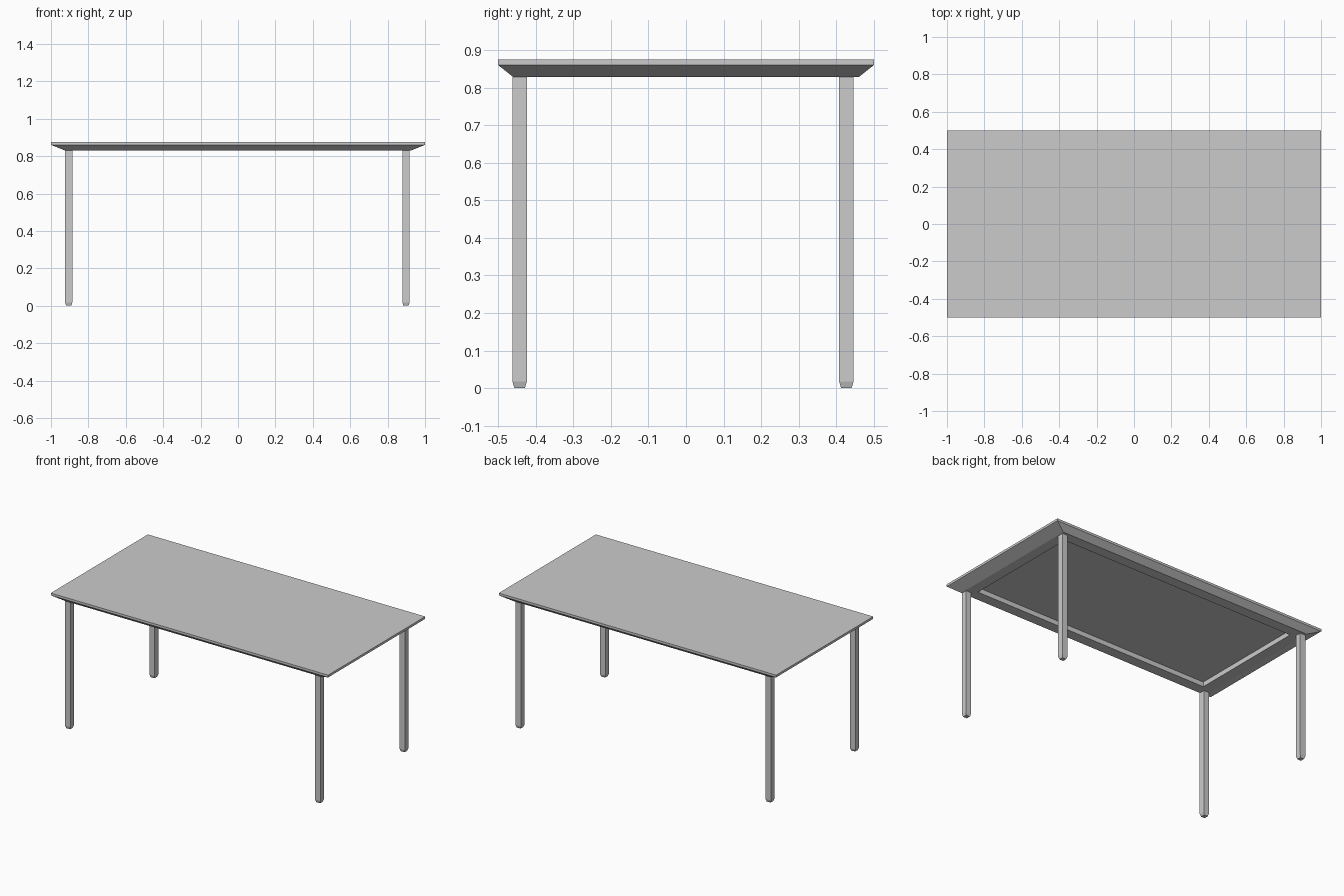
import bpy, bmesh

if "Cube" in bpy.data.objects:
    bpy.data.objects.remove(bpy.data.objects["Cube"])


def finish(bm, name):
    bmesh.ops.recalc_face_normals(bm, faces=bm.faces[:])
    mesh = bpy.data.meshes.new(name)
    bm.to_mesh(mesh)
    bm.free()
    obj = bpy.data.objects.new(name, mesh)
    bpy.context.collection.objects.link(obj)
    return obj


def ring(bm, cx, cy, hx, hy, z):
    return [bm.verts.new((cx + sx * hx, cy + sy * hy, z))
            for sx, sy in ((-1, -1), (1, -1), (1, 1), (-1, 1))]


def stack(bm, cx, cy, levels):
    """Rectangular cross-sections (half x, half y, z) joined and capped."""
    rings = [ring(bm, cx, cy, *level) for level in levels]
    for a, b in zip(rings, rings[1:]):
        for i in range(4):
            j = (i + 1) % 4
            bm.faces.new((a[i], a[j], b[j], b[i]))
    bm.faces.new(rings[0])
    bm.faces.new(rings[-1])


# Tabletop: thin slab, undercut edge, rim and recessed underside
bm = bmesh.new()
stack(bm, 0, 0, [(1.0, 0.5, 0.875),
                 (1.0, 0.5, 0.86),
                 (0.922, 0.461, 0.829),
                 (0.854, 0.392, 0.829),
                 (0.854, 0.392, 0.86)])
finish(bm, "tabletop")

# Square legs with tapered feet
for side, x in (("left", -0.905), ("right", 0.898)):
    for end, y in (("front", -0.443), ("back", 0.427)):
        bm = bmesh.new()
        stack(bm, x, y, [(0.014, 0.014, 0.0),
                         (0.019, 0.019, 0.017),
                         (0.019, 0.019, 0.829)])
        finish(bm, f"{end}_{side}_leg")
